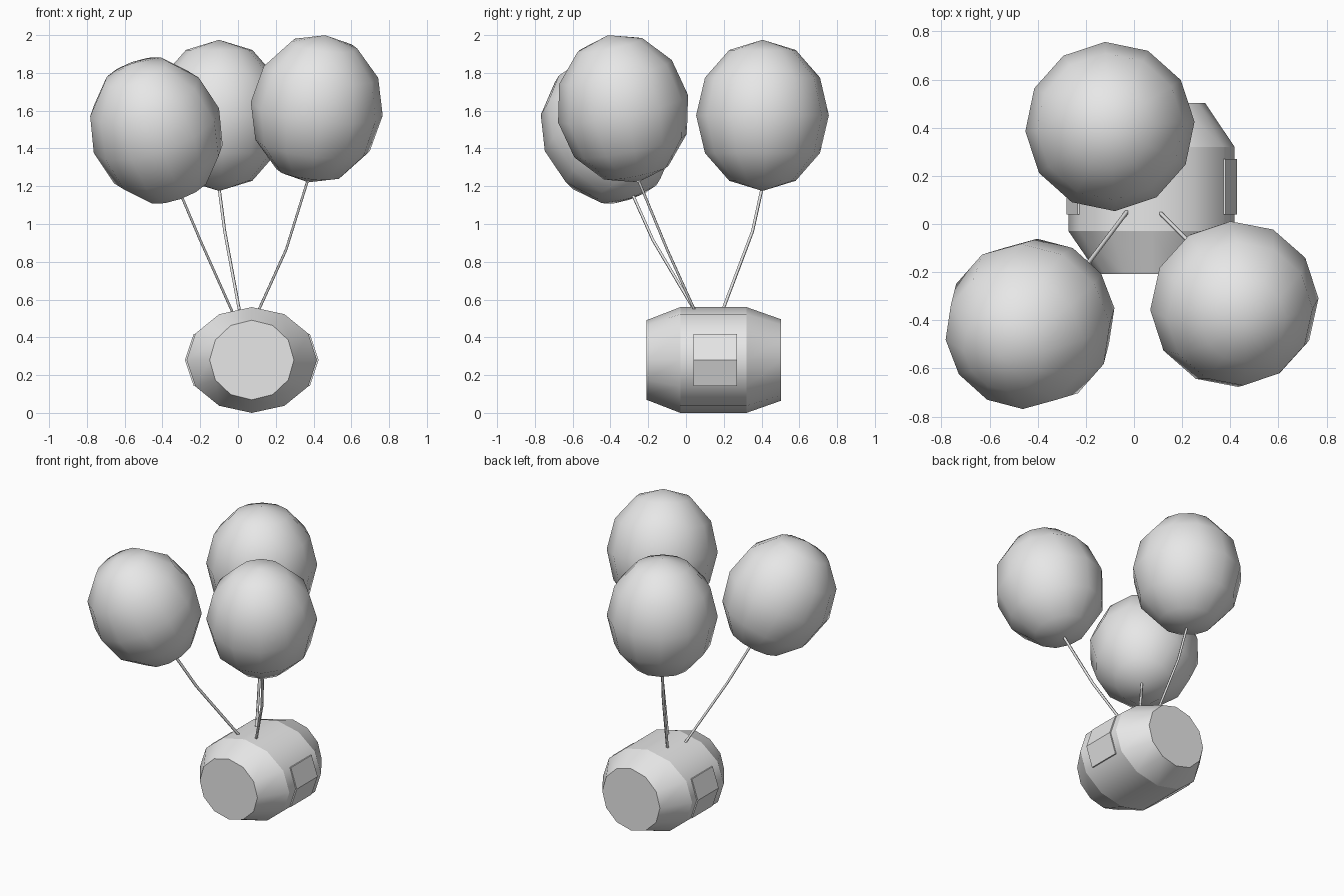
import bpy
import bmesh
from math import cos, sin, pi, radians
from mathutils import Vector, Matrix

if "Cube" in bpy.data.objects:
    bpy.data.objects.remove(bpy.data.objects["Cube"])

grey = bpy.data.materials.new("plain grey")
grey.use_nodes = True
GREY = (0.8, 0.8, 0.8, 1)
grey.diffuse_color = GREY
grey.node_tree.nodes["Principled BSDF"].inputs["Base Color"].default_value = GREY

SIDES = 12
CENTRE_X, CENTRE_Z = 0.073, 0.28
BODY_RX, BODY_RZ = 0.345, 0.28


def add_object(name, data):
    data.materials.append(grey)
    obj = bpy.data.objects.new(name, data)
    bpy.context.collection.objects.link(obj)
    return obj


def mesh_object(name, bm):
    bmesh.ops.recalc_face_normals(bm, faces=bm.faces)
    mesh = bpy.data.meshes.new(name)
    bm.to_mesh(mesh)
    bm.free()
    return add_object(name, mesh)


def barrel_body():
    """Oval barrel lying along y, tapered at both ends, with flat caps."""
    bm = bmesh.new()
    rings = []
    for y, rx, rz in ((-0.208, 0.223, 0.211), (-0.03, BODY_RX, BODY_RZ),
                      (0.32, BODY_RX, BODY_RZ), (0.502, 0.223, 0.216)):
        rings.append([bm.verts.new((CENTRE_X + rx * cos(2 * pi * i / SIDES), y,
                                    CENTRE_Z + rz * sin(2 * pi * i / SIDES)))
                      for i in range(SIDES)])
    for a, b in zip(rings, rings[1:]):
        for i in range(SIDES):
            j = (i + 1) % SIDES
            bm.faces.new((a[i], a[j], b[j], b[i])).smooth = True
    bm.faces.new(rings[0])
    bm.faces.new(rings[-1])
    # Hoop edges stay crisp while the staves shade round
    for e in bm.edges:
        e.smooth = abs(e.verts[0].co.y - e.verts[1].co.y) > 0.01
    return mesh_object("barrel", bm)


def side_panel(name, side):
    """Thin plate wrapped over the side facets of the barrel."""
    bm = bmesh.new()
    rows = []
    for angle in (-pi / 6, 0, pi / 6):
        z = CENTRE_Z + BODY_RZ * sin(angle) * 0.98
        row = []
        for offset in (-0.01, 0.009):
            x = CENTRE_X + side * (BODY_RX * cos(angle) + offset)
            row += [bm.verts.new((x, y, z)) for y in (0.04, 0.27)]
        rows.append(row)
    order = (0, 1, 3, 2)
    for a, b in zip(rows, rows[1:]):
        for k in range(4):
            p, q = order[k], order[(k + 1) % 4]
            bm.faces.new((a[p], a[q], b[q], b[p]))
    for row in (rows[0], rows[-1]):
        bm.faces.new([row[k] for k in order])
    return mesh_object(name, bm)


def balloon(name, centre, axis):
    """Low-poly smooth ellipsoid leaning along its string."""
    bm = bmesh.new()
    bmesh.ops.create_uvsphere(bm, u_segments=SIDES, v_segments=6, radius=1)
    tilt = Vector((0, 0, 1)).rotation_difference(Vector(axis)).to_matrix().to_4x4()
    bm.transform(Matrix.Translation(centre) @ tilt
                 @ Matrix.Rotation(radians(3.3), 4, "Z")
                 @ Matrix.Diagonal((0.352, 0.352, 0.4, 1)))
    for f in bm.faces:
        f.smooth = True
    return mesh_object(name, bm)


def string(name, points):
    """Thin bent cord from the barrel to a balloon."""
    curve = bpy.data.curves.new(name, "CURVE")
    curve.dimensions = "3D"
    curve.bevel_depth = 0.009
    curve.bevel_resolution = 0
    curve.use_fill_caps = True
    spline = curve.splines.new("POLY")
    spline.points.add(len(points) - 1)
    for p, co in zip(spline.points, points):
        p.co = (*co, 1)
    return add_object(name, curve)


barrel_body()
side_panel("left_panel", 1)
side_panel("right_panel", -1)

# Balloons: centre and leaning axis
balloon("left_balloon", (0.417, -0.333, 1.61), (0.045, -0.08, 0.39))
balloon("right_balloon", (-0.432, -0.415, 1.495), (-0.13, -0.135, 0.365))
balloon("back_balloon", (-0.1, 0.405, 1.575), (0, 0, 1))

# Strings, bottom to top
string("left_string", [(0.11, 0.045, 0.545), (0.255, -0.1, 0.865), (0.372, -0.255, 1.24)])
string("right_string", [(-0.03, 0.05, 0.535), (-0.2, -0.175, 0.915), (-0.3, -0.28, 1.15)])
string("back_string", [(0.007, 0.195, 0.545), (-0.07, 0.352, 0.96), (-0.1, 0.403, 1.19)])
